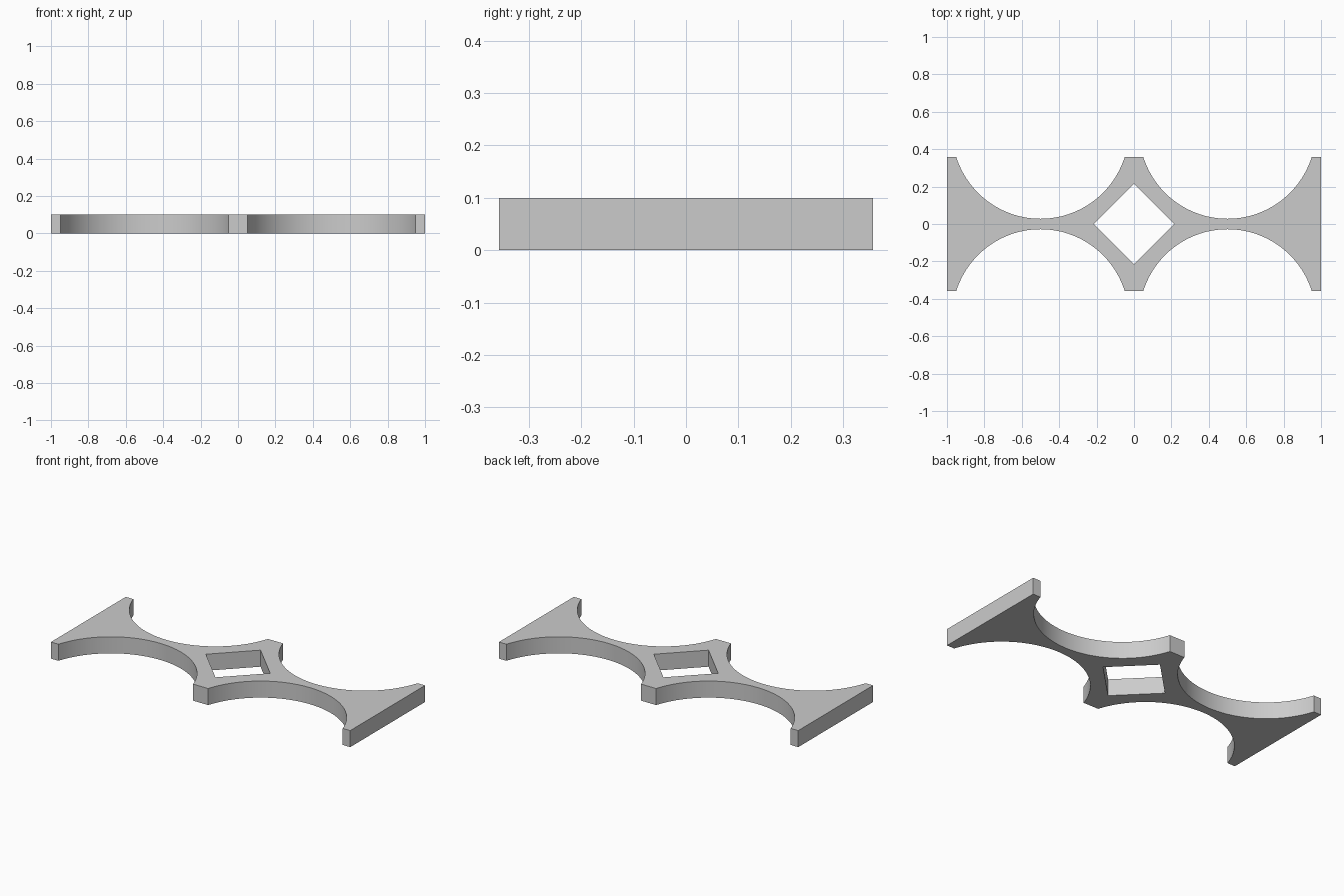
import bpy
import bmesh
from math import asin, sin, cos

cube = bpy.data.objects.get("Cube")
if cube:
    bpy.data.objects.remove(cube, do_unlink=True)

THICK = 0.1      # plate height
HALF_Y = 0.357   # half depth of the plate
HOLE = 0.215     # half diagonal of the square hole
MID = 0.5        # centre of each round cutout in x and y
RADIUS = 0.472   # radius of the round cutouts
STEPS = 48

grey = bpy.data.materials.new("Plain grey")
grey.use_nodes = True
colour = (0.6, 0.6, 0.6, 1)
grey.diffuse_color = colour
grey.node_tree.nodes["Principled BSDF"].inputs["Base Color"].default_value = colour

# One quarter of the plate outline, with the scooped arc along its edge
sweep = asin(0.45 / RADIUS)
outline = [(0, HOLE), (HOLE, 0), (MID, 0), (1, 0), (1, HALF_Y)]
for i in range(STEPS + 1):
    a = sweep * (1 - 2 * i / STEPS)
    y = MID - RADIUS * cos(a)
    outline.append((MID + RADIUS * sin(a), HALF_Y if i in (0, STEPS) else y))
outline.append((0, HALF_Y))

bm = bmesh.new()
bm.faces.new([bm.verts.new((x, y, 0)) for x, y in outline])
mesh = bpy.data.meshes.new("scooped_plate")
bm.to_mesh(mesh)
bm.free()
mesh.materials.append(grey)
plate = bpy.data.objects.new("scooped_plate", mesh)
bpy.context.collection.objects.link(plate)

# Mirror to the full plate and give it thickness
mirror = plate.modifiers.new("Mirror", "MIRROR")
mirror.use_axis = (True, True, False)
solid = plate.modifiers.new("Thickness", "SOLIDIFY")
solid.thickness = THICK
solid.offset = 1

bpy.ops.object.select_all(action="DESELECT")
plate.select_set(True)
bpy.context.view_layer.objects.active = plate
for name in ("Mirror", "Thickness"):
    bpy.ops.object.modifier_apply(modifier=name)

# Merge the flat faces and keep the plate standing on the ground
bm = bmesh.new()
bm.from_mesh(mesh)
low = min(v.co.z for v in bm.verts)
bmesh.ops.translate(bm, verts=bm.verts, vec=(0, 0, -low))
bmesh.ops.recalc_face_normals(bm, faces=bm.faces)
bm.to_mesh(mesh)
bm.free()
bpy.ops.object.shade_smooth_by_angle(angle=0.5)
